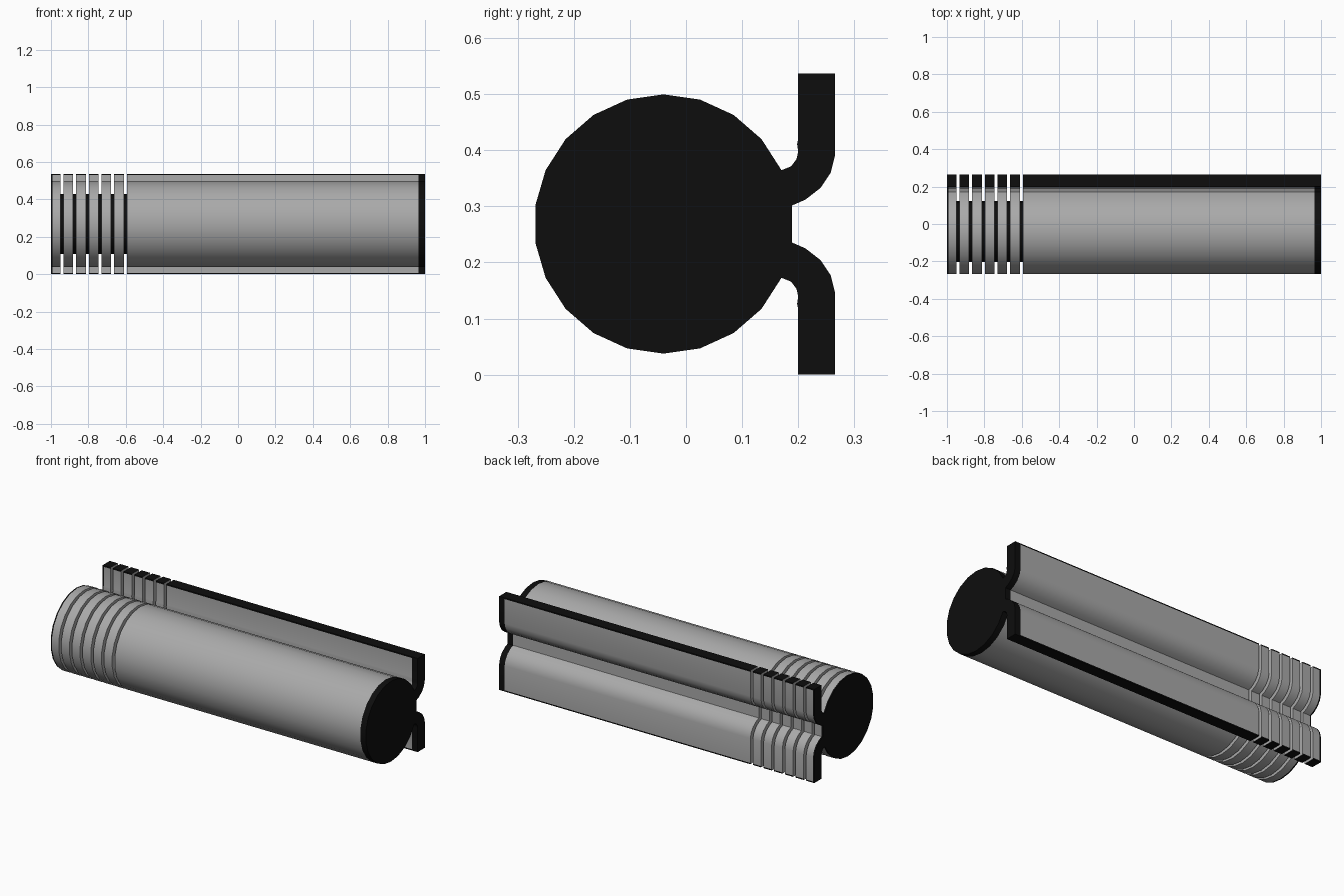
import bpy, bmesh, math

if "Cube" in bpy.data.objects:
    bpy.data.objects.remove(bpy.data.objects["Cube"])

CY, CZ = -0.04, 0.2685      # barrel axis
R, SIDES = 0.231, 22
TIP = 0.53                  # dark edge of the flange starts here

black = bpy.data.materials.new("black")
black.diffuse_color = (0.004, 0.004, 0.004, 1)
black.use_nodes = True
black.node_tree.nodes["Principled BSDF"].inputs["Base Color"].default_value = black.diffuse_color
grey = bpy.data.materials.new("grey")
grey.diffuse_color = (0.4, 0.4, 0.4, 1)
grey.use_nodes = True
grey.node_tree.nodes["Principled BSDF"].inputs["Base Color"].default_value = grey.diffuse_color

# Upper half of the cross-section (y, z): right flange, then the barrel arc
flange = [(0.213, 0.312), (0.240, 0.333), (0.258, 0.360), (0.2655, 0.390),
          (0.2655, TIP), (0.2655, 0.537), (0.2, 0.537), (0.2, TIP),
          (0.2, 0.420), (0.198, 0.411), (0.2, 0.398), (0.197, 0.384), (0.187, 0.371)]
step = 2 * math.pi / SIDES
arc = [(CY + R * math.cos((i + .5) * step), CZ + R * math.sin((i + .5) * step))
       for i in range(SIDES // 2)]
upper = [arc[0]] + flange + arc[1:]
profile = upper + [(y, 2 * CZ - z) for y, z in reversed(upper)]


def extrude_profile(name, stations, dark_spans=(), dark_caps=()):
    """Loft the cross-section through x stations; chosen spans and caps are dark."""
    bm = bmesh.new()
    loops = [[bm.verts.new((x, y, z)) for y, z in profile] for x in stations]
    n = len(profile)
    for s in range(len(stations) - 1):
        for i in range(n):
            j = (i + 1) % n
            f = bm.faces.new((loops[s][i], loops[s][j], loops[s + 1][j], loops[s + 1][i]))
            tip = all(abs(v.co.z - CZ) > TIP - CZ - 1e-4 for v in f.verts)
            f.material_index = int(tip or s in dark_spans)
            f.smooth = True
    for k in (0, -1):
        cap = bm.faces.new(loops[k])
        cap.material_index = int(k in dark_caps)
    bmesh.ops.recalc_face_normals(bm, faces=bm.faces)
    me = bpy.data.meshes.new(name)
    bm.to_mesh(me)
    bm.free()
    ob = bpy.data.objects.new(name, me)
    bpy.context.collection.objects.link(ob)
    me.materials.append(grey)
    me.materials.append(black)
    bpy.ops.object.select_all(action='DESELECT')
    ob.select_set(True)
    bpy.context.view_layer.objects.active = ob
    bpy.ops.object.shade_smooth_by_angle(angle=math.radians(30))
    return ob


# Slotted end: six thin slices, then the long body
gap, pitch, first = 0.016, 0.0678, -0.941
left = -1.0
for i in range(6):
    right = first + i * pitch - gap / 2
    if i == 0:
        extrude_profile("end_slice", [left, left + 0.008, right], (0,), (0,))
    else:
        extrude_profile(f"slice_{i}", [left, right])
    left = right + gap
extrude_profile("main_body", [left, 0.965, 1.0], (1,), (-1,))

# Dark core showing inside the slots
bpy.ops.mesh.primitive_cylinder_add(vertices=SIDES, radius=0.163, depth=0.38,
                                    location=(-0.775, CY, CZ), rotation=(0, math.pi / 2, 0))
core = bpy.context.object
core.name = "slot_core"
core.data.materials.append(black)
bpy.ops.object.shade_smooth_by_angle(angle=math.radians(30))
